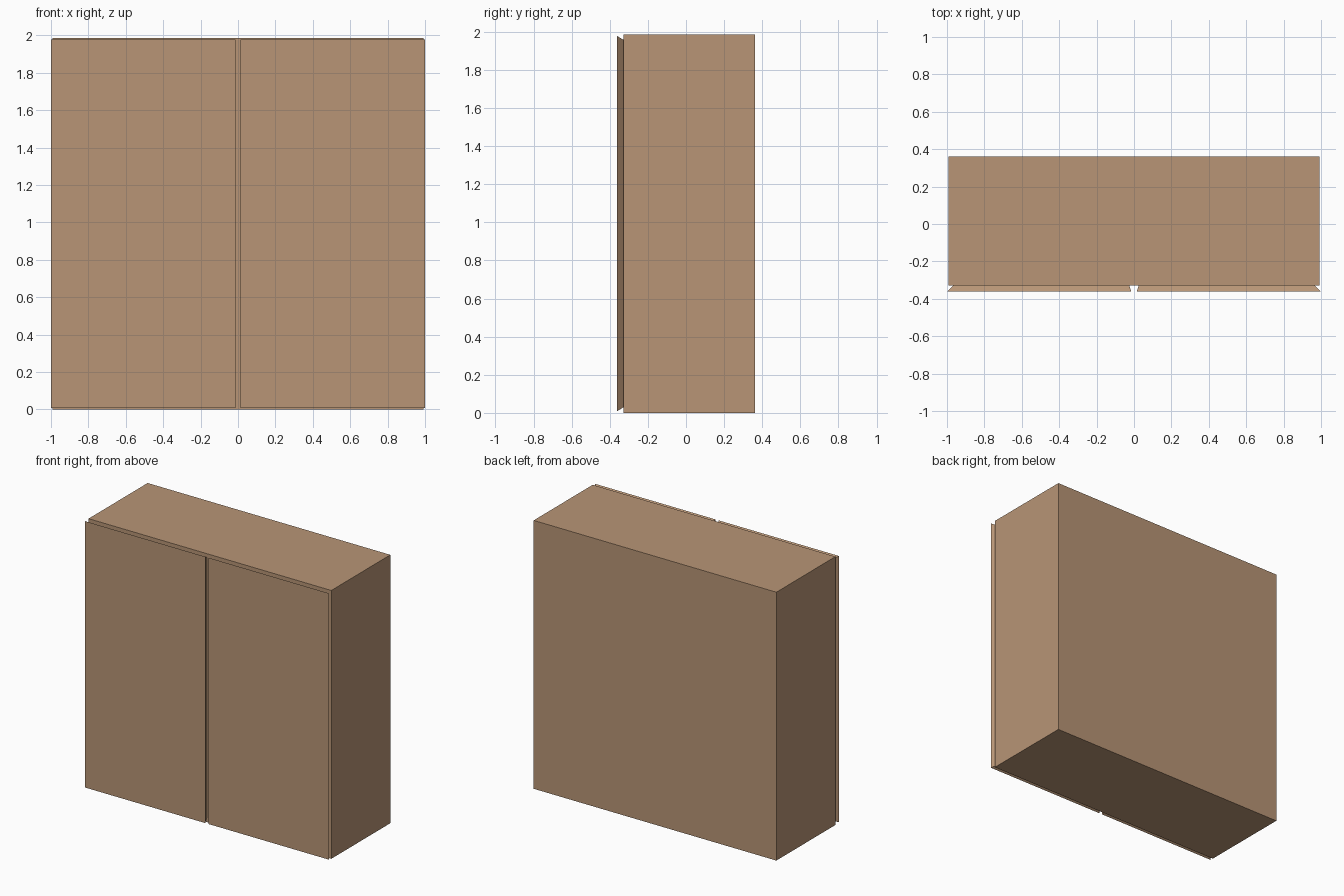
import bpy

if "Cube" in bpy.data.objects:
    bpy.data.objects.remove(bpy.data.objects["Cube"])

wood = bpy.data.materials.new("brown_wood")
wood.diffuse_color = (0.48, 0.30, 0.18, 1)
wood.use_nodes = True
wood.node_tree.nodes["Principled BSDF"].inputs["Base Color"].default_value = wood.diffuse_color


def tapered_block(name, front, back):
    """Block between a front and a back rectangle, each (x0, x1, z0, z1, y)."""
    verts = []
    for x0, x1, z0, z1, y in (front, back):
        verts += [(x0, y, z0), (x1, y, z0), (x1, y, z1), (x0, y, z1)]
    faces = [(0, 1, 2, 3), (7, 6, 5, 4)]
    faces += [(i, i + 4, (i + 1) % 4 + 4, (i + 1) % 4) for i in range(4)]
    mesh = bpy.data.meshes.new(name)
    mesh.from_pydata(verts, [], faces)
    mesh.materials.append(wood)
    obj = bpy.data.objects.new(name, mesh)
    bpy.context.collection.objects.link(obj)
    return obj


# Cabinet body
tapered_block("cabinet_body",
              (-0.993, 0.993, 0, 1.985, -0.328),
              (-0.993, 0.993, 0, 1.985, 0.362))

# Pair of doors, edges bevelled inward toward the body
right = tapered_block("doors",
                      (0.014, 1.0, 0.008, 1.978, -0.362),
                      (0.026, 0.966, 0.03, 1.957, -0.328))
mirror = right.modifiers.new("other_door", 'MIRROR')
mirror.use_axis[0] = True
mirror.use_mirror_merge = False
